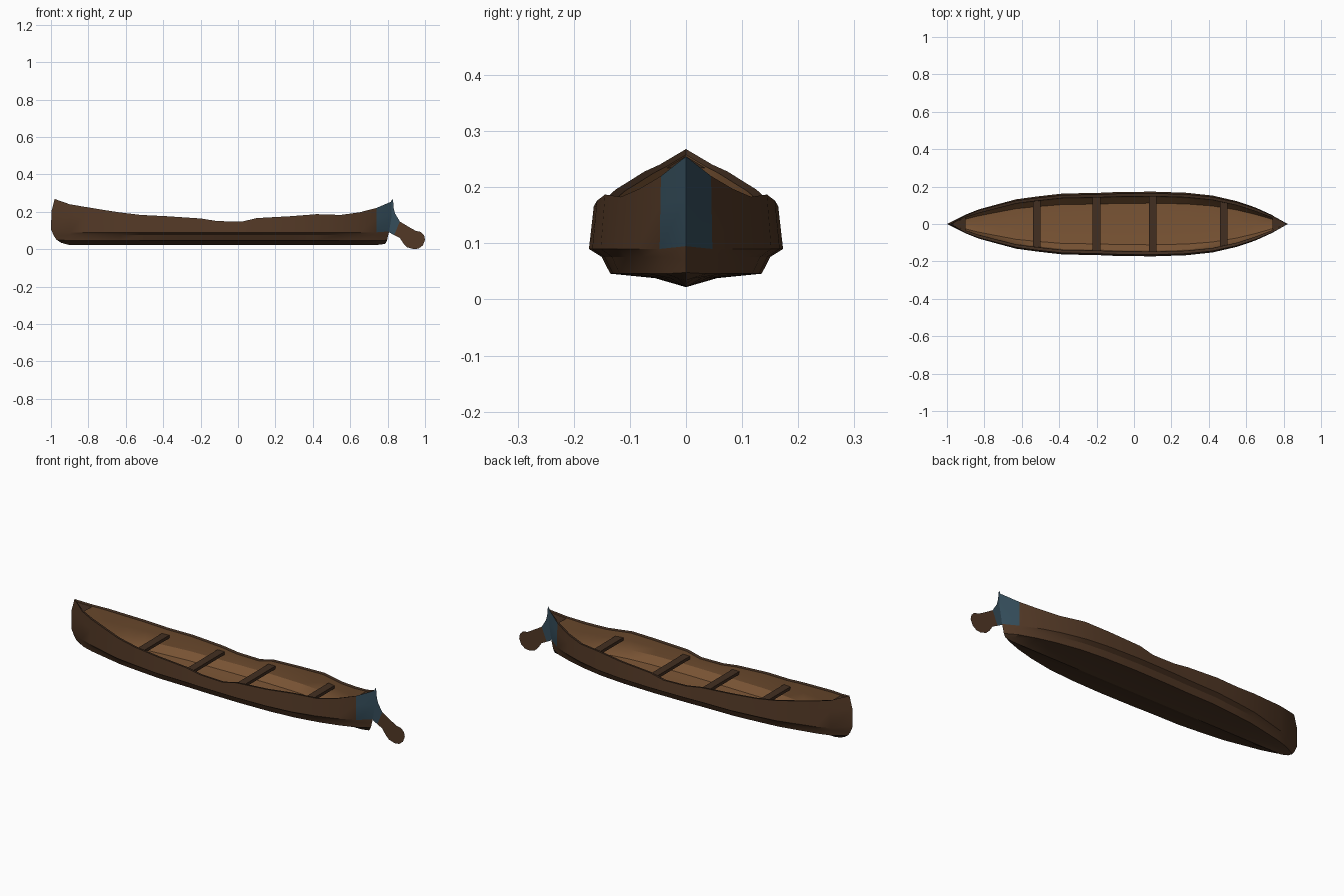
import bpy, bmesh

if "Cube" in bpy.data.objects:
    bpy.data.objects.remove(bpy.data.objects["Cube"])

def mat(name, col):
    m = bpy.data.materials.new(name)
    m.diffuse_color = (*col, 1)
    m.use_nodes = True
    m.node_tree.nodes["Principled BSDF"].inputs["Base Color"].default_value = m.diffuse_color
    return m

BARK = mat("dark_bark", (0.085, 0.040, 0.019))
BASE = mat("bottom_bark", (0.060, 0.030, 0.015))
INNER = mat("inner_wood", (0.20, 0.092, 0.036))
TRIM = mat("dark_trim", (0.055, 0.028, 0.015))
BLUE = mat("blue_stain", (0.035, 0.075, 0.105))

def finish(name, bm, mats, angle=0.5):
    me = bpy.data.meshes.new(name)
    bm.to_mesh(me)
    bm.free()
    ob = bpy.data.objects.new(name, me)
    bpy.context.collection.objects.link(ob)
    for m in mats:
        me.materials.append(m)
    bpy.context.view_layer.objects.active = ob
    ob.select_set(True)
    if angle:
        bpy.ops.object.shade_smooth_by_angle(angle=angle)
    ob.select_set(False)
    return ob

# Stations along the boat: x, half width, rim height
STATIONS = [(-0.90, .050, .240), (-0.83, .078, .228), (-0.72, .108, .210), (-0.63, .132, .196),
            (-0.52, .147, .183), (-0.38, .163, .176), (-0.20, .166, .164), (-0.11, .170, .150),
            (0.02, .172, .147), (0.10, .173, .166), (0.28, .167, .176), (0.42, .152, .187),
            (0.55, .122, .183), (0.65, .088, .197), (0.74, .047, .220)]
# Stem profiles (x, z), keel to rim
BOW = [(-.925, .028), (-.945, .034), (-.970, .050), (-.985, .072), (-.999, .105), (-.998, .200), (-.980, .268)]
STERN = [(.785, .028), (.790, .034), (.797, .048), (.802, .070), (.808, .095), (.822, .180), (.822, .255)]
BOW_IN = [(-.975, .258), (-.965, .19), (-.945, .10), (-.91, .065), (-.90, .06)]
STERN_IN = [(.812, .245), (.80, .18), (.785, .10), (.76, .065), (.75, .06)]

def outer(x, w, h):
    return [(x, 0, .022), (x, .32 * w, .038), (x, .78 * w, .046), (x, .87 * w, .076),
            (x, w, .090), (x, .97 * w, .6 * h + .036), (x, .95 * w, h)]

def inner(x, w, h):
    v = .95 * w - min(.016, .25 * w)
    return [(x, v, h - .003), (x, v * .99, .6 * h + .03), (x, v * .96, .095), (x, v * .75, .058), (x, 0, .052)]

# Hull: one continuous half section from keel over the rim to the floor, mirrored
sections = [[(x, 0, z) for x, z in BOW + BOW_IN]]
sections += [outer(*s) + inner(*s) for s in STATIONS]
sections += [[(x, 0, z) for x, z in STERN + STERN_IN]]
bm = bmesh.new()
for side in (1, -1):
    rows = [[bm.verts.new((x, y * side, z)) for x, y, z in sec] for sec in sections]
    for i in range(len(rows) - 1):
        for j in range(len(rows[0]) - 1):
            q = [rows[i][j], rows[i + 1][j], rows[i + 1][j + 1], rows[i][j + 1]]
            f = bm.faces.new(q if side < 0 else q[::-1])
            f.material_index = 1 if j < 2 else 0 if j < 6 else 3 if j == 6 else 2
            if i == len(rows) - 2 and j in (4, 5):
                f.material_index = 4
bmesh.ops.remove_doubles(bm, verts=bm.verts, dist=0.0004)
bmesh.ops.recalc_face_normals(bm, faces=bm.faces)
finish("canoe_hull", bm, [BARK, BASE, INNER, TRIM, BLUE])

def box(name, loc, size, m):
    bm = bmesh.new()
    bmesh.ops.create_cube(bm, size=1)
    for v in bm.verts:
        v.co = [c * s + o for c, s, o in zip(v.co, size, loc)]
    return finish(name, bm, [m], 0)

# Cross bars between the two sides
for n, (x, half, z) in enumerate([(-.52, .130, .145), (-.20, .145, .135), (.10, .148, .135), (.48, .120, .145)]):
    box(f"thwart_{n + 1}", (x, 0, z), (.042, 2 * half, .016), TRIM)

# Small pointed decks at both ends
def deck(name, pts):
    bm = bmesh.new()
    bm.faces.new([bm.verts.new(p) for p in pts])
    return finish(name, bm, [TRIM], 0)

deck("bow_deck", [(-.90, -.036, .234), (-.90, .036, .234), (-.975, 0, .255)])
deck("stern_deck", [(.74, .034, .214), (.74, -.034, .214), (.812, 0, .240)])

# Thin flat fin and paddle blade hanging off the stern
def sheet(name, pts, m):
    bm = bmesh.new()
    bm.faces.new([bm.verts.new((x, 0, z)) for x, z in pts])
    bmesh.ops.triangulate(bm, faces=bm.faces)
    return finish(name, bm, [m], 0)

sheet("stern_fin", [(.808, .09), (.835, .075), (.865, .148), (.85, .165), (.84, .19), (.832, .22),
                    (.830, .25), (.826, .27), (.818, .255), (.82, .18)], BLUE)
sheet("paddle_blade", [(.835, .075), (.865, .060), (.885, .030), (.905, .010), (.940, 0), (.965, .003),
                       (.988, .020), (1.0, .050), (.995, .075), (.978, .092), (.950, .098),
                       (.925, .112), (.895, .130), (.865, .148)], BARK)
